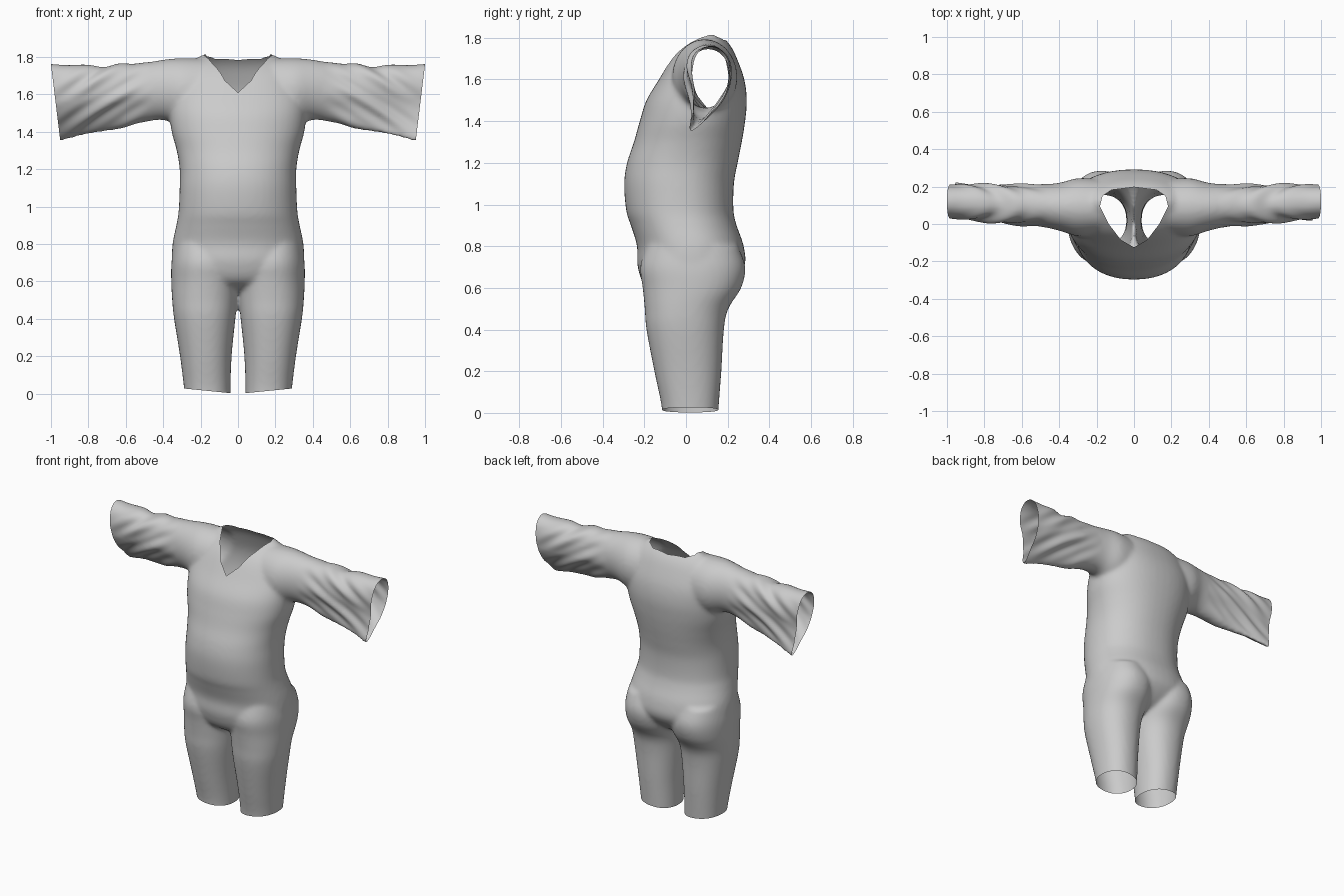
import bpy, bmesh, math
from mathutils import Vector

if "Cube" in bpy.data.objects:
    bpy.data.objects.remove(bpy.data.objects["Cube"])

N = 48


def spline(rows, steps=5):
    """Catmull-Rom interpolation through rows of numbers."""
    out = []
    for i in range(len(rows) - 1):
        a, b, c, d = (rows[max(i - 1, 0)], rows[i], rows[i + 1],
                      rows[min(i + 2, len(rows) - 1)])
        for s in range(steps):
            t = s / steps
            out.append([0.5 * (2 * q + (r - p) * t + (2 * p - 5 * q + 4 * r - w) * t * t
                               + (3 * q - p - 3 * r + w) * t ** 3)
                        for p, q, r, w in zip(a, b, c, d)])
    return out + [list(rows[-1])]


def loft(bm, rings):
    """Closed tube through rings of points."""
    vs = [[bm.verts.new(p) for p in r] for r in rings]
    for a, b in zip(vs, vs[1:]):
        for i in range(N):
            j = (i + 1) % N
            bm.faces.new((a[i], a[j], b[j], b[i]))
    bm.faces.new(vs[0])
    bm.faces.new(vs[-1])


def level_ring(z, x0, x1, y0, y1, e):
    """Horizontal superellipse between the given limits."""
    pts = []
    for i in range(N):
        c, s = math.cos(math.tau * i / N), math.sin(math.tau * i / N)
        x = math.copysign(abs(c) ** (2 / e), c)
        y = math.copysign(abs(s) ** (2 / e), s)
        pts.append(((x0 + x1) / 2 + x * (x1 - x0) / 2, (y0 + y1) / 2 + y * (y1 - y0) / 2, z))
    return pts


bm = bmesh.new()

# torso: z, half width, front y, back y
torso = [(0.54, 0.20, -0.08, 0.08), (0.60, 0.30, -0.19, 0.20), (0.70, 0.35, -0.232, 0.28),
         (0.80, 0.35, -0.235, 0.277), (0.90, 0.33, -0.265, 0.243), (0.97, 0.318, -0.287, 0.228),
         (1.10, 0.312, -0.297, 0.23), (1.20, 0.312, -0.283, 0.248), (1.30, 0.328, -0.25, 0.268),
         (1.40, 0.355, -0.222, 0.284), (1.50, 0.365, -0.19, 0.292), (1.60, 0.36, -0.13, 0.28),
         (1.70, 0.32, -0.07, 0.245), (1.76, 0.27, -0.015, 0.215), (1.80, 0.21, 0.045, 0.18),
         (1.82, 0.17, 0.09, 0.15)]
loft(bm, [level_ring(z, -w, w, f, b, 2.2) for z, w, f, b in spline(torso)])

# legs: z, inner x, outer x, front y, back y
leg = [(-0.08, 0.04, 0.28, -0.11, 0.15), (0.03, 0.04, 0.289, -0.117, 0.157),
       (0.20, 0.034, 0.31, -0.152, 0.17), (0.40, 0.014, 0.342, -0.19, 0.182),
       (0.50, 0.003, 0.352, -0.198, 0.203), (0.60, -0.01, 0.357, -0.208, 0.265),
       (0.70, -0.01, 0.356, -0.22, 0.285), (0.80, 0.03, 0.34, -0.19, 0.25)]
for side in (-1, 1):
    loft(bm, [level_ring(z, side * i, side * o, f, b, 2.2) for z, i, o, f, b in spline(leg)])

# sleeves: top x, top z, bottom x, bottom z, centre y, half width, taper, hem sway
sleeve = [(0.18, 1.79, 0.18, 1.42, 0.09, 0.15, 0, 0), (0.30, 1.793, 0.30, 1.43, 0.09, 0.155, 0, 0),
          (0.40, 1.785, 0.40, 1.463, 0.092, 0.128, 0, 0), (0.52, 1.765, 0.51, 1.45, 0.1, 0.11, 0.1, 0.01),
          (0.70, 1.755, 0.68, 1.413, 0.105, 0.1, 0.3, 0.04), (0.85, 1.757, 0.81, 1.382, 0.115, 0.09, 0.45, 0.07),
          (1.00, 1.762, 0.95, 1.35, 0.12, 0.08, 0.55, 0.10), (1.06, 1.763, 1.01, 1.337, 0.12, 0.08, 0.55, 0.11)]
for side in (-1, 1):
    rings = []
    for tx, tz, bx, bz, cy, w, k, sway in spline(sleeve):
        ring = []
        for i in range(N):
            c, s = math.cos(math.tau * i / N), math.sin(math.tau * i / N)
            t = (1 + s) / 2
            y = cy + w * c * (1 + k * s) - side * sway * max(0, -s) ** 1.5
            ring.append((side * (bx + (tx - bx) * t), y, bz + (tz - bz) * t))
        rings.append(ring)
    loft(bm, rings)

bmesh.ops.recalc_face_normals(bm, faces=bm.faces)
mesh = bpy.data.meshes.new("romper_garment")
bm.to_mesh(mesh)
bm.free()
garment = bpy.data.objects.new("romper_garment", mesh)
bpy.context.collection.objects.link(garment)
bpy.context.view_layer.objects.active = garment
garment.select_set(True)

# fuse the parts into one skin and soften the seams
remesh = garment.modifiers.new("fuse", 'REMESH')
remesh.mode = 'VOXEL'
remesh.voxel_size = 0.012
soften = garment.modifiers.new("soften", 'SMOOTH')
soften.factor = 0.5
soften.iterations = 10
bpy.ops.object.modifier_apply(modifier="fuse")
bpy.ops.object.modifier_apply(modifier="soften")

bm = bmesh.new()
bm.from_mesh(garment.data)
bm.normal_update()

# diagonal cloth folds on the sleeves
moves = []
for v in bm.verts:
    x, z = abs(v.co.x), v.co.z
    fade = min(1, max(0, (x - 0.45) / 0.15)) * min(1, max(0, (1.03 - x) / 0.25))
    if fade > 0:
        d = (z - 1.76) + 0.5 * (x - 0.4)
        wave = math.sin(42 * d + 2.5 * math.sin(7 * x)) + 0.5 * math.sin(75 * d + 9 * x)
        moves.append((v, v.normal * 0.007 * fade * wave))
for v, m in moves:
    v.co += m


def cut(co, no, clear):
    bmesh.ops.bisect_plane(bm, geom=bm.verts[:] + bm.edges[:] + bm.faces[:], dist=1e-5,
                           plane_co=co, plane_no=no, clear_outer=clear)


# open the cuffs
for side in (-1, 1):
    cut((side * 1.0, 0, 1.76), (side * 0.41, 0, -0.05), True)

# open the leg hems, slightly raised on the outside
for side in (-1, 1):
    no = Vector((side * 0.1, 0, -1)).normalized()
    bmesh.ops.bisect_plane(bm, geom=[g for seq in (bm.verts, bm.edges, bm.faces) for g in seq
                                     if (g.co.x if isinstance(g, bmesh.types.BMVert) else
                                         sum(v.co.x for v in g.verts)) * side > 0],
                           plane_co=(side * 0.04, 0, 0.002), plane_no=no, clear_outer=True)

# neckline: pointed in front, rounded behind
right = [(0, -0.125), (0.07, -0.085), (0.135, 0.0), (0.182, 0.095), (0.168, 0.15), (0.12, 0.182), (0, 0.197)]
poly = [Vector(p) for p in right + [(-x, y) for x, y in right[-2:0:-1]]]
sides = []
for a, b in zip(poly, poly[1:] + poly[:1]):
    sides.append((a, Vector((b.y - a.y, a.x - b.x)).normalized()))
for p, n in sides:
    near = {f for f in bm.faces if f.calc_center_median().z > 1.55
            and abs(f.calc_center_median().x) < 0.25}
    edges = {e for f in near for e in f.edges}
    verts = {v for f in near for v in f.verts}
    bmesh.ops.bisect_plane(bm, geom=list(verts) + list(edges) + list(near), dist=1e-5,
                           plane_co=(p.x, p.y, 0), plane_no=(n.x, n.y, 0))
inside = []
for f in bm.faces:
    c = f.calc_center_median()
    if c.z > 1.55 and all((c.xy - p).dot(n) < 0 for p, n in sides):
        inside.append(f)
bmesh.ops.delete(bm, geom=inside, context='FACES')

bm.to_mesh(garment.data)
bm.free()
bpy.ops.object.shade_smooth()
